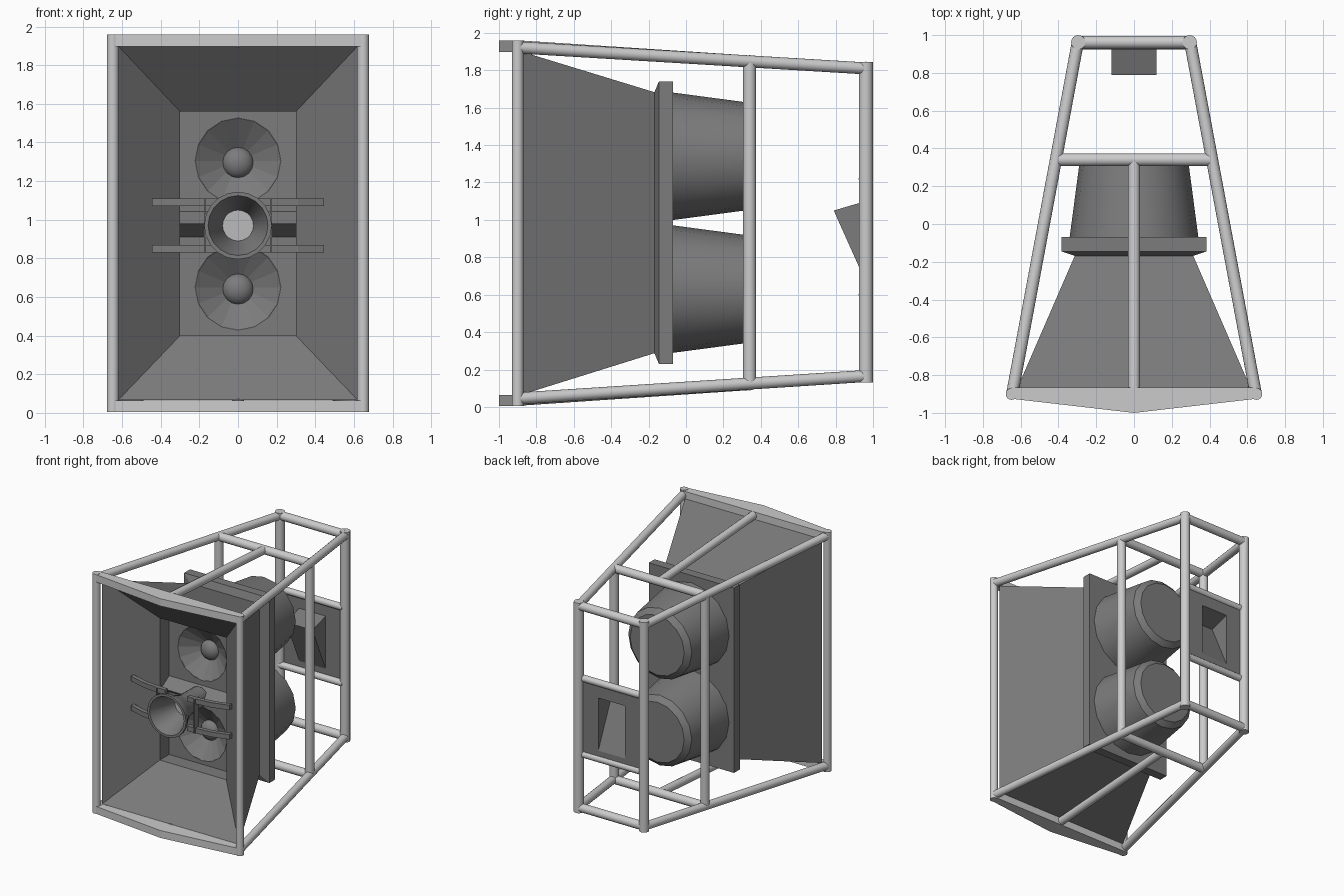
import bpy, bmesh
from math import radians, sin, cos, pi
from mathutils import Vector

if "Cube" in bpy.data.objects:
    bpy.data.objects.remove(bpy.data.objects["Cube"])


def material(name, v):
    m = bpy.data.materials.new(name)
    m.diffuse_color = (v, v, v, 1)
    m.use_nodes = True
    m.node_tree.nodes["Principled BSDF"].inputs["Base Color"].default_value = m.diffuse_color
    return m


DARK = material("dark_grey", .2)
MID = material("mid_grey", .5)


def finish(name, bm, smooth=False, mat=DARK):
    bmesh.ops.remove_doubles(bm, verts=bm.verts, dist=1e-5)
    bmesh.ops.recalc_face_normals(bm, faces=bm.faces)
    me = bpy.data.meshes.new(name)
    bm.to_mesh(me)
    bm.free()
    if smooth:
        me.shade_smooth()
        me.set_sharp_from_angle(angle=radians(32))
    if mat:
        me.materials.append(mat)
    ob = bpy.data.objects.new(name, me)
    bpy.context.collection.objects.link(ob)
    return ob


def skin(name, rings, caps=(False, False), smooth=False, mat=DARK):
    """Join successive closed rings of points with quads."""
    bm = bmesh.new()
    loops = [[bm.verts.new(p) for p in r] for r in rings]
    for a, b in zip(loops, loops[1:]):
        n = len(a)
        for i in range(n):
            bm.faces.new((a[i], a[(i + 1) % n], b[(i + 1) % n], b[i]))
    for use, loop in zip(caps, (loops[0], loops[-1])):
        if use:
            bm.faces.new(loop)
    return finish(name, bm, smooth, mat)


def rect(y, hx, z0, z1):
    return [(-hx, y, z0), (hx, y, z0), (hx, y, z1), (-hx, y, z1)]


def lathe(name, profile, z, n=16, caps=(False, False), smooth=True, mat=DARK):
    """Revolve (radius, y) points around a front-to-back axis."""
    rings = [[(r * cos(2 * pi * i / n), y, z + r * sin(2 * pi * i / n)) for i in range(n)]
             for r, y in profile]
    return skin(name, rings, caps, smooth, mat)


def tube(name, a, b, r, n=16):
    a, b = Vector(a), Vector(b)
    q = (b - a).to_track_quat('Z', 'Y')
    ring = [q @ Vector((r * cos(2 * pi * i / n), r * sin(2 * pi * i / n), 0)) for i in range(n)]
    return skin(name, [[a + p for p in ring], [b + p for p in ring]], (True, True), True, None)


def prism(name, outline, offset, mat=DARK):
    off = Vector(offset)
    return skin(name, [[Vector(p) for p in outline], [Vector(p) + off for p in outline]],
                (True, True), False, mat)


# Tube frame: posts and side rails
for side, s in (("left", -1), ("right", 1)):
    tube(f"front_post_{side}", (s * .648, -.9, .005), (s * .648, -.9, 1.96), .031)
    tube(f"middle_post_{side}", (s * .41, .34, .13), (s * .41, .34, 1.84), .035)
    tube(f"rear_post_{side}", (s * .295, .962, .13), (s * .295, .962, 1.845), .038)
    tube(f"top_rail_{side}", (s * .645, -.9, 1.922), (s * .298, .96, 1.81), .032)
    tube(f"bottom_rail_{side}", (s * .645, -.9, .045), (s * .298, .96, .165), .032)

# Cross tubes, centre rails and bowed front lips
for level, z_front, z_mid, z_rear, z_lip in (("top", 1.926, 1.847, 1.812, 1.898),
                                             ("bottom", .04, .122, .165, .005)):
    tube(f"{level}_middle_cross", (-.4, .34, z_mid), (.4, .34, z_mid), .034)
    tube(f"{level}_rear_cross", (-.29, .962, z_rear), (.29, .962, z_rear), .034)
    tube(f"{level}_centre_rail", (0, -.868, z_front), (0, .34, z_mid), .032)
    prism(f"{level}_front_lip", [(-.65, -.865, z_lip), (-.65, -.925, z_lip), (0, -1, z_lip),
                                 (.65, -.925, z_lip), (.65, -.865, z_lip)], (0, 0, .06), None)
for name, z in (("upper", 1.22), ("lower", .60)):
    tube(f"connector_bar_{name}", (-.29, .95, z), (.29, .95, z), .027)

# Rear connector panel with a wedge-shaped recess
bm = bmesh.new()
o = [bm.verts.new(p) for p in rect(.96, .28, .60, 1.22)]
i = [bm.verts.new(p) for p in rect(.96, .12, .67, 1.10)]
d = [bm.verts.new((x, .79, 1.05)) for x in (-.12, .12)]
for k in range(4):
    bm.faces.new((o[k], o[(k + 1) % 4], i[(k + 1) % 4], i[k]))
for f in ((i[0], i[1], d[1], d[0]), (i[2], i[3], d[0], d[1]),
          (i[0], d[0], i[3]), (i[1], i[2], d[1])):
    bm.faces.new(f)
finish("connector_panel", bm)

# Main horn: outer shell, mouth and inner walls down to the baffle
skin("horn_shell", [rect(-.16, .31, .29, 1.68), rect(-.87, .618, .068, 1.897),
                    rect(-.58, .30, .40, 1.56), rect(-.44, .30, .40, 1.56)])

# Flange behind the horn
skin("rear_flange", [rect(-.17, .31, .29, 1.68), rect(-.145, .385, .23, 1.74),
                     rect(-.07, .385, .23, 1.74)], (True, True))

# Baffle with two woofer openings
baffle = skin("baffle", [rect(-.46, .302, .398, 1.562), rect(-.44, .302, .398, 1.562)],
              (True, True))
for name, z, z_can in (("upper", 1.305, 1.34), ("lower", .65, .63)):
    cutter = lathe(f"{name}_cutter", [(.22, -.55), (.22, -.40)], z, caps=(True, True))
    cutter.hide_render = True
    cutter.hide_viewport = True
    cut = baffle.modifiers.new(f"{name}_opening", 'BOOLEAN')
    cut.operation = 'DIFFERENCE'
    cut.solver = 'EXACT'
    cut.object = cutter
    lathe(f"{name}_woofer_cone", [(.222, -.461), (.06, -.35)], z, caps=(False, True),
          smooth=False)
    # Domed dust cap
    lathe(f"{name}_dust_cap", [(.082 * sin(a * pi / 10), -.35 - .06 * cos(a * pi / 10))
                               for a in range(6)], z - .01)
    # Rear woofer housing with a chamfered back edge
    lathe(f"{name}_woofer_housing", [(.342, -.08), (.287, .335), (.245, .372)], z_can,
          caps=(True, True))

# Ridge between the woofers
prism("baffle_ridge", [(-.30, -.45, 1.05), (-.30, -.56, .98), (-.30, -.56, .975),
                       (-.30, -.45, .905)], (.60, 0, 0))

# High-frequency horn and its throat
lathe("tweeter_horn", [(.08, -.50), (.085, -.70), (.12, -.80), (.175, -.90), (.175, -.92),
                       (.155, -.92), (.115, -.82), (.08, -.70)], .97, n=20)
lathe("tweeter_throat", [(.081, -.70), (.081, -.69)], .97, n=20, caps=(True, True), mat=MID)

# Horizontal mounting straps, stopping at the tweeter, and vertical plates
for side, s in (("left", -1), ("right", 1)):
    for name, z in (("upper", 1.07), ("lower", .83)):
        front = [(.445, -.745), (.31, -.785), (.17, -.80), (.10, -.80)]
        outline = [(s * x, y, z) for x, y in front]
        outline += [(s * x, y + .035, z) for x, y in reversed(front)]
        prism(f"strap_{name}_{side}", outline, (0, 0, .04))
    prism(f"strap_plate_{side}", [(s * .165, -.81, .83), (s * .165, -.75, .83),
                                  (s * .165, -.75, 1.11), (s * .165, -.81, 1.11)],
          (s * .01, 0, 0))
